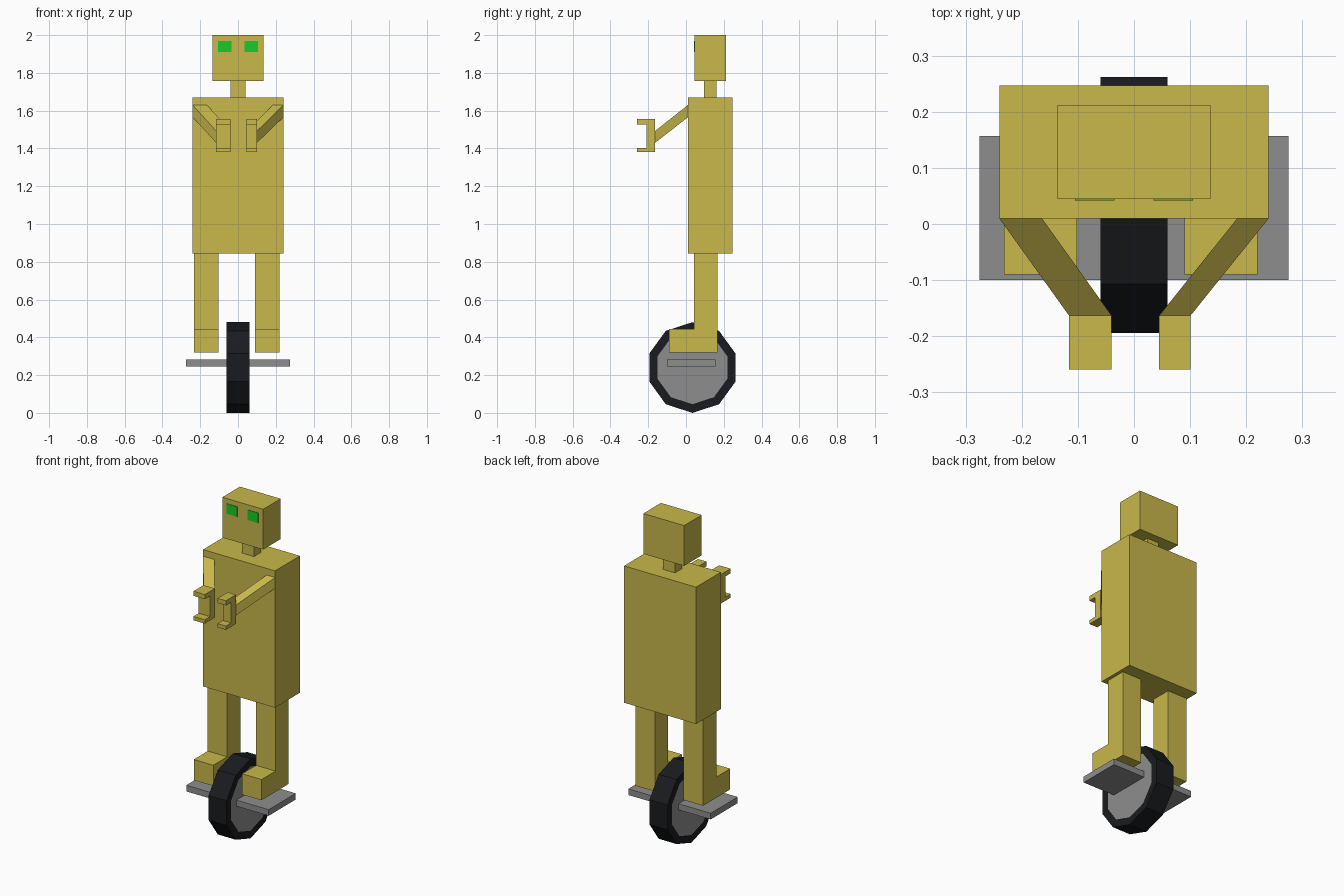
import bpy, bmesh, math
from mathutils import Matrix

if "Cube" in bpy.data.objects:
    bpy.data.objects.remove(bpy.data.objects["Cube"])


def material(name, rgb):
    m = bpy.data.materials.new(name)
    m.diffuse_color = (*rgb, 1)
    m.use_nodes = True
    m.node_tree.nodes["Principled BSDF"].inputs["Base Color"].default_value = m.diffuse_color
    return m


YELLOW = material("yellow", (0.58, 0.48, 0.07))
BLACK = material("rubber", (0.01, 0.011, 0.013))
GREEN = material("green", (0.01, 0.6, 0.02))
GREY = material("grey", (0.27, 0.27, 0.27))


def finish(bm, name, *mats):
    bmesh.ops.recalc_face_normals(bm, faces=bm.faces)
    mesh = bpy.data.meshes.new(name)
    bm.to_mesh(mesh)
    bm.free()
    for m in mats:
        mesh.materials.append(m)
    obj = bpy.data.objects.new(name, mesh)
    bpy.context.collection.objects.link(obj)
    return obj


def loft(name, x_a, x_b, profile, mat, x_end=None):
    """Sweep a (y, z) profile across x; x_end optionally shifts each point in x."""
    bm = bmesh.new()
    shift = x_end or [0] * len(profile)
    a = [bm.verts.new((x_a + s, y, z)) for s, (y, z) in zip(shift, profile)]
    b = [bm.verts.new((x_b + s, y, z)) for s, (y, z) in zip(shift, profile)]
    bm.faces.new(a)
    bm.faces.new(b[::-1])
    n = len(profile)
    for i in range(n):
        j = (i + 1) % n
        bm.faces.new((a[i], b[i], b[j], a[j]))
    return finish(bm, name, mat)


def box(name, x, y, z, mat):
    return loft(name, x[0], x[1],
                [(y[0], z[0]), (y[1], z[0]), (y[1], z[1]), (y[0], z[1])], mat)


# Head, neck and torso
box("head", (-0.136, 0.136), (0.045, 0.212), (1.757, 2.0), YELLOW)
box("neck", (-0.04, 0.04), (0.095, 0.162), (1.67, 1.757), YELLOW)
box("torso", (-0.24, 0.24), (0.01, 0.247), (0.845, 1.67), YELLOW)

# Profiles shared by both sides
leg_profile = [(-0.09, 0.32), (0.168, 0.32), (0.168, 0.845), (0.043, 0.845),
               (0.043, 0.445), (-0.09, 0.445)]
arm_profile = [(0.01, 1.63), (0.01, 1.565), (-0.163, 1.43), (-0.163, 1.493)]
hand_profile = [(-0.163, 1.38), (-0.163, 1.555), (-0.259, 1.555), (-0.259, 1.527),
                (-0.209, 1.527), (-0.209, 1.403), (-0.259, 1.403), (-0.259, 1.38)]

# Each side: leg, shoulder and hand x-ranges (the two sides differ slightly)
sides = [("left", -1, (-0.232, -0.102), (-0.24, -0.164), (-0.116, -0.04)),
         ("right", 1, (0.09, 0.22), (0.184, 0.24), (0.045, 0.101))]
for side, s, leg, shoulder, hand in sides:
    loft(side + "_leg", *leg, leg_profile, YELLOW)
    reach = hand[0] - shoulder[0]
    loft(side + "_arm", *shoulder, arm_profile, YELLOW, [0, 0, reach, reach])
    loft(side + "_hand", *hand, hand_profile, YELLOW)
    box(side + "_eye", sorted((s * 0.035, s * 0.105)), (0.042, 0.046), (1.91, 1.97), GREEN)
    box(side + "_pedal", sorted((s * 0.055, s * 0.275)), (-0.1, 0.157), (0.245, 0.282), GREY)

# Ten-sided wheel with inset grey hub faces
bm = bmesh.new()
bmesh.ops.create_cone(bm, cap_ends=True, segments=10, radius1=0.24, radius2=0.24, depth=0.12)
for v in bm.verts:
    v.co = Matrix.Rotation(math.atan2(bm.verts[:][0].co.y, bm.verts[:][0].co.x) * 0, 3, 'Z') @ v.co
caps = [f for f in bm.faces if len(f.verts) == 10]
bmesh.ops.inset_individual(bm, faces=caps, thickness=0.046)
for f in caps:
    f.material_index = 1
# Put one corner straight up, then lay the axle along x
corner = max(bm.verts, key=lambda v: v.co.xy.length)
turn = Matrix.Rotation(-math.atan2(corner.co.y, corner.co.x), 4, 'Z')
place = Matrix.Translation((0, 0.034, 0.24)) @ Matrix.Rotation(math.pi / 2, 4, 'Y')
bm.transform(place @ turn)
finish(bm, "wheel", BLACK, GREY)
